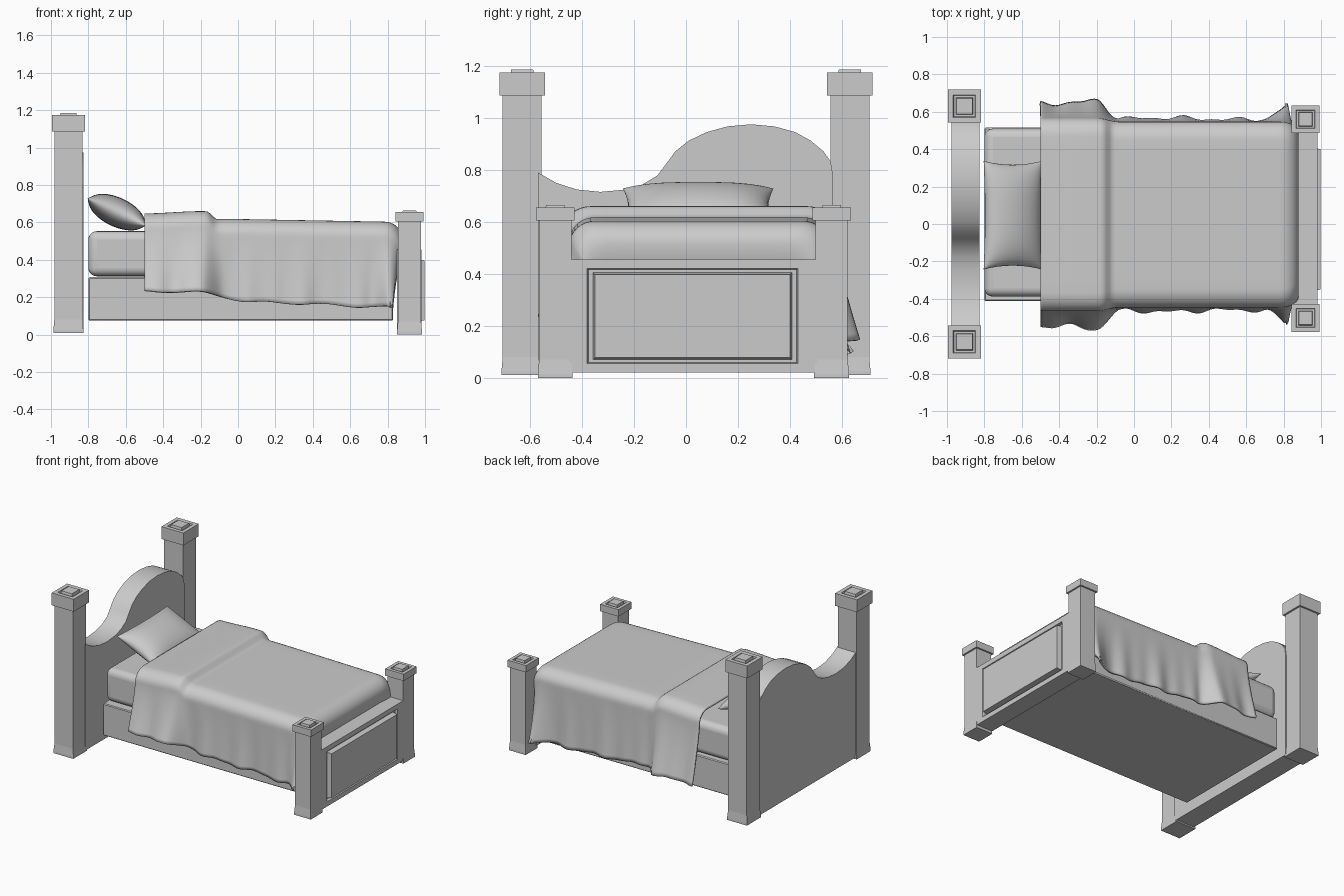
import bpy, bmesh, math
from mathutils import Matrix

if "Cube" in bpy.data.objects:
    bpy.data.objects.remove(bpy.data.objects["Cube"])

CY = 0.05  # centre line of the bedding


def make(name, verts, faces, smooth=None):
    me = bpy.data.meshes.new(name)
    me.from_pydata(verts, [], faces)
    ob = bpy.data.objects.new(name, me)
    bpy.context.collection.objects.link(ob)
    if smooth is not None:
        bpy.ops.object.select_all(action='DESELECT')
        ob.select_set(True)
        bpy.context.view_layer.objects.active = ob
        bpy.ops.object.shade_smooth_by_angle(angle=math.radians(smooth))
    return ob


def loft(name, loops, smooth=None):
    """Join equal-length closed loops and cap both ends."""
    n = len(loops[0])
    verts = [v for lp in loops for v in lp]
    faces = [(k * n + i, k * n + (i + 1) % n, (k + 1) * n + (i + 1) % n, (k + 1) * n + i)
             for k in range(len(loops) - 1) for i in range(n)]
    faces += [tuple(reversed(range(n))), tuple(range(len(verts) - n, len(verts)))]
    return make(name, verts, faces, smooth)


def box(name, x0, x1, y0, y1, z0, z1, bevel=0, seg=1):
    loops = [[(x0, y0, z), (x1, y0, z), (x1, y1, z), (x0, y1, z)] for z in (z0, z1)]
    ob = loft(name, loops, 40 if bevel else None)
    if bevel:
        m = ob.modifiers.new("bevel", 'BEVEL')
        m.width, m.segments = bevel, seg
    return ob


def post(name, x, y, z0, body, cap, cap_z, top):
    # square profile: flared foot, shaft, cap, groove and raised button
    prof = [(body + .005, z0), (body + .005, z0 + .015), (body, z0 + .07), (body, cap_z),
            (cap, cap_z), (cap, top), (cap * .68, top), (cap * .64, top - .01),
            (cap * .52, top - .01), (cap * .48, top + .01)]
    return loft(name, [[(x - h, y - h, z), (x + h, y - h, z), (x + h, y + h, z), (x - h, y + h, z)]
                       for h, z in prof])


def smoothstep(a, b, x):
    t = min(1, max(0, (x - a) / (b - a)))
    return t * t * (3 - 2 * t)


# posts
for side, y in (("near", -.63), ("far", .63)):
    post("head_post_" + side, -.907, y, .01, .075, .088, 1.085, 1.175)
for side, y in (("near", -.503), ("far", .56)):
    post("foot_post_" + side, .917, y, 0, .062, .074, .605, .655)

# headboard with wave-shaped top
keys = [(-.57, .79), (-.5, .75), (-.42, .724), (-.33, .715), (-.24, .723), (-.17, .742),
        (-.11, .778), (-.075, .825), (-.04, .872), (.01, .912), (.08, .945), (.16, .967),
        (.25, .975), (.34, .967), (.42, .945), (.48, .912), (.53, .87), (.557, .83), (.565, .78)]
outline = [(-.57, .02)] + keys + [(.565, .02)]
loft("headboard", [[(x, y, z) for y, z in reversed(outline)] for x in (-.825, -.975)], 30)

# footboard with grooved raised panel
rects = [(.85, -.45, .505, .02, .455), (.98, -.45, .505, .02, .455), (.98, -.38, .43, .055, .42),
         (.962, -.376, .426, .059, .416), (.962, -.357, .407, .07, .404),
         (.998, -.35, .4, .077, .397)]
loft("footboard", [[(x, y0, z0), (x, y1, z0), (x, y1, z1), (x, y0, z1)]
                   for x, y0, y1, z0, z1 in rects])

# base and mattress
box("bed_base", -.8, .83, -.412, .515, .075, .307, .006, 1)
box("mattress", -.8, .84, -.388, .51, .312, .553, .045, 5)

# pillow: pinched cushion, tilted against the headboard
N = 24
pv, pf = [], []
for s in (1, -1):
    off = len(pv)
    for i in range(N + 1):
        for j in range(N + 1):
            u = math.sin((2 * i / N - 1) * math.pi / 2)
            v = math.sin((2 * j / N - 1) * math.pi / 2)
            h = .078 * max(0, (1 - u ** 2) * (1 - v ** 4)) ** .5 * (1 - .15 * v * v)
            pv.append((.172 * u * (1 - .07 * (1 - v * v)), .29 * v * (1 - .07 * (1 - u * u)), s * h))
    for i in range(N):
        for j in range(N):
            a = off + i * (N + 1) + j
            q = (a, a + N + 1, a + N + 2, a + 1)
            pf.append(q if s > 0 else q[::-1])
pillow = make("pillow", pv, pf, 60)
bm = bmesh.new()
bm.from_mesh(pillow.data)
bmesh.ops.remove_doubles(bm, verts=bm.verts, dist=.0005)
bm.to_mesh(pillow.data)
bm.free()
pillow.matrix_world = Matrix.Translation((-.648, .047, .655)) @ Matrix.Rotation(math.radians(25), 4, 'Y')

# blanket: stations run to the foot, roll over the edge and tuck down
stations = []  # x, top height, width reduction
for i in range(81):
    x = -.5 + 1.28 * i / 80
    t = smoothstep(-.17, -.11, x)
    z = (.648 + .012 * smoothstep(-.5, -.2, x)) * (1 - t) + (.618 - .018 * max(0, x)) * t
    stations.append((x, z, 0))
z_end = stations[-1][1]
for i in range(1, 10):
    a = math.pi / 2 * i / 9
    stations.append((.78 + .1 * math.sin(a), z_end - .09 * (1 - math.cos(a)), .06 * (1 - math.cos(a))))
stations += [(.878, .47, .065), (.862, .42, .07), (.845, .36, .07)]

HANG, ARC, TOP = 16, 8, 12


def side_points(x, zt, shrink, s):
    """Points of one half section from the hem up to the start of the flat top."""
    fold = 1 - smoothstep(-.2, -.08, x)
    half = .497 + .02 * fold
    corner = smoothstep(.7, .82, x)
    near = s < 0
    if near:
        hem = .232 - .06 * smoothstep(-.25, .1, x) - .025 * smoothstep(.1, .8, x)
    else:
        hem = .15 - .05 * smoothstep(-.3, .7, x)
    hem += .006 * math.sin(19 * x + s)
    ph = 0 if near else 1.7
    wave = .5 * math.sin(23 * x + ph) + .35 * math.sin(41 * x + 2 * ph) + .3 * math.sin(9 * x)
    flare = .06 * fold + .025 * math.exp(-((x + .2) / .09) ** 2) + .018 + .055 * corner
    pts = []
    for k in range(HANG):
        w = 1 - k / HANG
        y = half - shrink * (1 - w) + (flare + .016 * wave) * w ** 1.3
        xx = x + (min(x, .79 + (x - .79) * .4) - x) * w ** .5
        pts.append((xx, CY + s * y, (zt - .085) * (1 - w) + hem * w))
    for k in range(ARC):
        a = math.pi / 2 * k / ARC
        pts.append((x, CY + s * (half - shrink - .1 * (1 - math.cos(a))), zt - .085 * (1 - math.sin(a))))
    return pts


bv, bf = [], []
for x, zt, shrink in stations:
    left, right = side_points(x, zt, shrink, -1), side_points(x, zt, shrink, 1)
    w = .397 + .02 * (1 - smoothstep(-.2, -.08, x)) - shrink
    top = [(x, CY + w * (2 * k / TOP - 1), zt) for k in range(TOP + 1)]
    row = left + top + right[::-1]
    bv += row
n = len(row)
for i in range(len(stations) - 1):
    for j in range(n - 1):
        a = i * n + j
        bf.append((a, a + n, a + n + 1, a + 1))
blanket = make("blanket", bv, bf, 50)
mod = blanket.modifiers.new("thickness", 'SOLIDIFY')
mod.thickness, mod.offset = .015, -1
